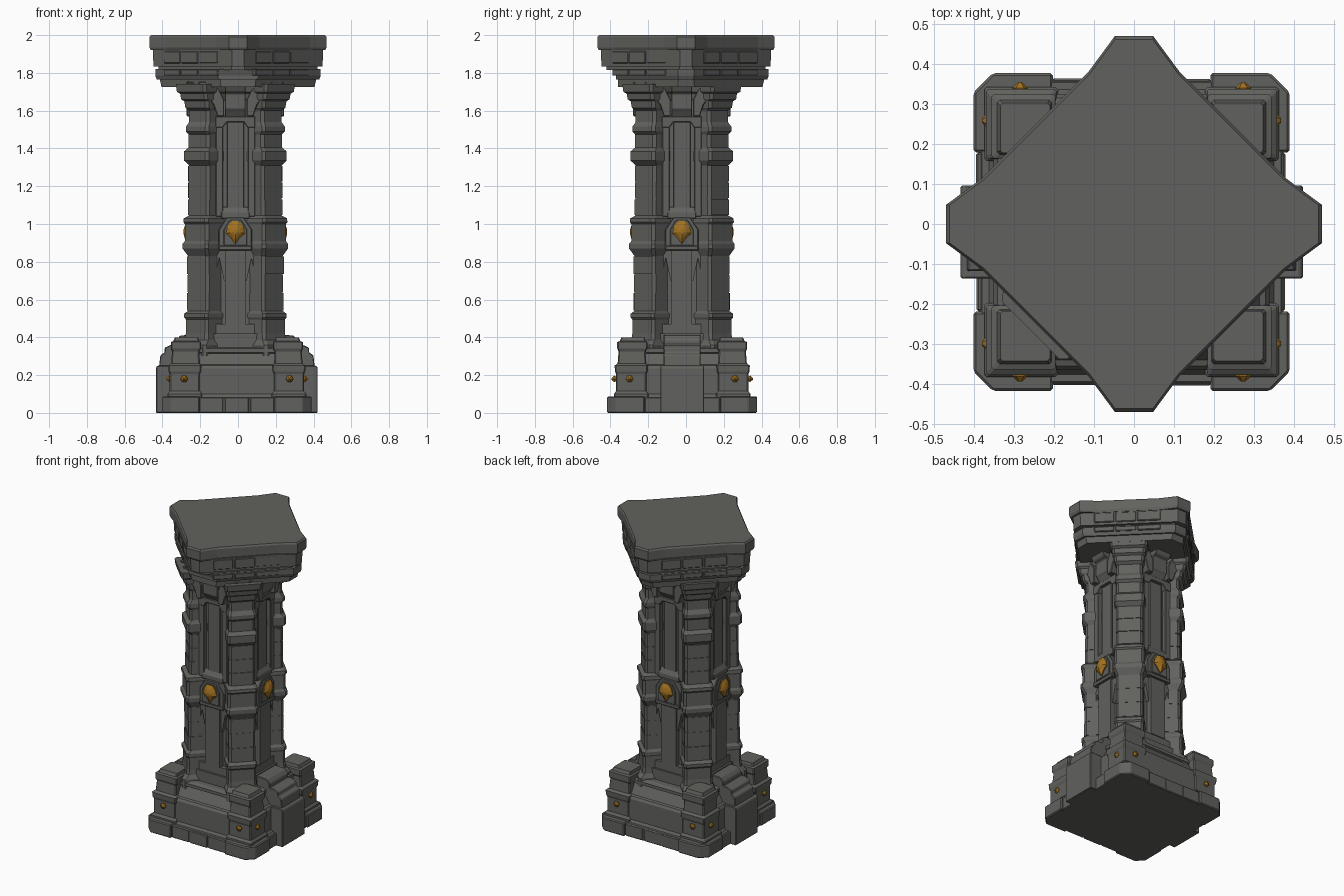
import bpy, bmesh, math, random
from mathutils import Matrix, Vector

if "Cube" in bpy.data.objects:
    bpy.data.objects.remove(bpy.data.objects["Cube"])

random.seed(4)


def material(name, rgb):
    m = bpy.data.materials.new(name)
    m.diffuse_color = (*rgb, 1)
    m.use_nodes = True
    m.node_tree.nodes["Principled BSDF"].inputs["Base Color"].default_value = m.diffuse_color
    return m


STONE = material("dark grey stone", (0.12, 0.12, 0.112))
GOLD = material("old gold", (0.36, 0.165, 0.014))
BASE_C = Vector((-0.006, -0.02, 0))
COL_C = Vector((-0.014, -0.022, 0))


def loft(bm, rings):
    """Skin a list of equal-length rings and cap both ends."""
    vs = [[bm.verts.new(p) for p in r] for r in rings]
    n = len(vs[0])
    for a, b in zip(vs, vs[1:]):
        for i in range(n):
            bm.faces.new((a[i], a[(i + 1) % n], b[(i + 1) % n], b[i]))
    bm.faces.new(vs[0][::-1])
    bm.faces.new(vs[-1])


def finish(bm, name, mat=STONE, centre=Vector(), bevel=0.0):
    bmesh.ops.recalc_face_normals(bm, faces=bm.faces)
    bmesh.ops.translate(bm, verts=bm.verts, vec=centre)
    me = bpy.data.meshes.new(name)
    bm.to_mesh(me)
    bm.free()
    me.materials.append(mat)
    ob = bpy.data.objects.new(name, me)
    bpy.context.collection.objects.link(ob)
    if bevel:
        b = ob.modifiers.new("worn edges", 'BEVEL')
        b.width, b.segments, b.limit_method = bevel, 1, 'ANGLE'


def rect(cx, cy, hx, hy, ch, z):
    """Rectangle with chamfered corners."""
    p = [(hx, hy - ch), (hx - ch, hy), (ch - hx, hy), (-hx, hy - ch),
         (-hx, ch - hy), (ch - hx, -hy), (hx - ch, -hy), (hx, ch - hy)]
    return [(cx + x, cy + y, z) for x, y in p]


def box(bm, u0, u1, v0, v1, z0, z1):
    loft(bm, [[(u0, v0, z), (u1, v0, z), (u1, v1, z), (u0, v1, z)] for z in (z0, z1)])


def side_profile(bm, pts, v):
    """Extrude a (u, z) outline across the width."""
    loft(bm, [[(u, s, z) for u, z in pts] for s in (-v, v)])


def plate(bm, pts, u0, u1):
    """Extrude a (v, z) outline outwards."""
    loft(bm, [[(u, v, z) for v, z in pts] for u in (u0, u1)])


def around(name, build, angles, mat=STONE, centre=COL_C, bevel=0.0):
    """Build a part facing +u, once for each angle."""
    out = bmesh.new()
    for a in angles:
        bm = bmesh.new()
        build(bm)
        bmesh.ops.rotate(bm, verts=bm.verts, cent=(0, 0, 0),
                         matrix=Matrix.Rotation(math.radians(a), 3, 'Z'))
        tmp = bpy.data.meshes.new("tmp")
        bm.to_mesh(tmp)
        bm.free()
        out.from_mesh(tmp)
        bpy.data.meshes.remove(tmp)
    finish(out, name, mat, centre, bevel)


FACES, DIAGS = (0, 90, 180, 270), (45, 135, 225, 315)

# --- base: footing slab, corner footings, edge stones
bm = bmesh.new()
loft(bm, [rect(0, 0, 0.38, 0.38, 0.05, z) for z in (0, 0.085)])
for sx in (-1, 1):
    for sy in (-1, 1):
        x, y = sx * 0.297, sy * 0.299
        loft(bm, [[(x + sx * a, y + sy * b, z) for a, b in
                   ((-.1, -.1), (.098, -.1), (.098, .05), (.05, .098), (-.1, .098))]
                  for z in (0, 0.088)])
finish(bm, "footing", STONE, BASE_C, 0.006)


def edge_stones(bm):
    for v in (-0.135, 0, 0.135):
        box(bm, 0.3, 0.385 + random.uniform(-.004, .004), v - .064, v + .064, 0, 0.083)


around("footing_edge_stones", edge_stones, FACES, centre=BASE_C, bevel=0.005)

# --- base: sloped plinth walls and corner posts
bm = bmesh.new()
loft(bm, [rect(0, 0, h, h, 0.04, z) for z, h in
          ((0.08, .36), (0.10, .345), (0.235, .345), (0.25, .335), (0.255, .32),
           (0.315, .285), (0.32, .295), (0.34, .295), (0.35, .27))])
finish(bm, "plinth", STONE, BASE_C)
bm = bmesh.new()
for sx in (-1, 1):
    for sy in (-1, 1):
        loft(bm, [rect(sx * (.276 - k), sy * (.27 - k), h, h, 0.006, z) for z, h, k in
                  ((.08, .092, 0), (.10, .092, 0), (.115, .08, 0), (.205, .08, 0),
                   (.22, .086, 0), (.25, .088, 0), (.262, .075, .003), (.325, .072, .005),
                   (.34, .08, .006), (.375, .08, .006), (.38, .068, .008), (.4, .062, .01))])
finish(bm, "corner_posts", STONE, BASE_C)


# --- base: buttresses on the two sides
def buttress(bm):
    side_profile(bm, [(.1, 0), (.428, 0), (.428, .24), (.42, .25), (.1, .25)], .116)
    side_profile(bm, [(.1, .24), (.412, .245), (.405, .305), (.382, .32), (.382, .345),
                      (.35, .36), (.32, .36), (.32, .385), (.3, .41), (.1, .42)], .098)


around("side_buttresses", buttress, (0, 180), centre=BASE_C, bevel=0.004)


# --- gold studs on the corner posts
def studs(bm):
    for v in (-.279, .279):
        loft(bm, [[(u, v + r * math.cos(t * math.pi / 3), .18 + r * math.sin(t * math.pi / 3))
                   for t in range(6)] for u, r in ((.345, .012), (.36, .02), (.374, .005))])


around("gold_studs", studs, FACES, GOLD, BASE_C)

# --- column core
bm = bmesh.new()
loft(bm, [rect(0, 0, .192, .192, .06, z) for z in (0.3, 1.8)])
finish(bm, "column_core", STONE, COL_C)

# --- four diagonal pillars with banded mouldings and coursed stones
PILLAR = [(.3, .33, .1), (.36, .33, .1), (.385, .305, .088), (.42, .30, .085), (.495, .30, .085),
          (.505, .307, .09), (.525, .307, .09), (.54, .288, .08),
          (.83, .288, .08), (.85, .30, .088), (.87, .312, .097), (.895, .312, .097),
          (.91, .302, .09), (1.0, .302, .09), (1.01, .31, .094), (1.03, .308, .092),
          (1.045, .282, .078), (1.31, .282, .078), (1.335, .305, .092), (1.385, .305, .092),
          (1.405, .284, .08), (1.475, .284, .08), (1.49, .298, .086), (1.515, .298, .086),
          (1.54, .282, .078), (1.6, .282, .078), (1.615, .30, .088), (1.65, .305, .092),
          (1.66, .32, .10), (1.69, .325, .102), (1.70, .34, .112), (1.74, .345, .115)]


def section(z, d, w):
    return [(.1, -w, z), (d - .014, -w, z), (d, .014 - w, z),
            (d, w - .014, z), (d - .014, w, z), (.1, w, z)]


def pillar(bm):
    loft(bm, [section(*p) for p in PILLAR])
    for z0, z1, d, w in ((.54, .83, .289, .081), (1.045, 1.31, .283, .079)):
        h = (z1 - z0) / 3
        for i in range(3):
            k = random.uniform(0, .005)
            loft(bm, [section(z, d + k, w + k * .4)
                      for z in (z0 + i * h + .003, z0 + (i + 1) * h - .003)])


around("diagonal_pillars", pillar, DIAGS)


# --- face panels between the pillars
def lower_panel(bm):
    box(bm, .1, .235, -.115, .115, .32, .42)
    box(bm, .1, .222, -.105, .105, .42, .47)
    box(bm, .1, .228, -.055, .055, .47, .87)
    for s in (-1, 1):
        # pointed niche heads and jambs
        plate(bm, [(s * a, z) for a, z in ((.05, .87), (.125, .87), (.125, .70),
                                           (.112, .70), (.085, .82), (.06, .70), (.05, .70))], .15, .213)
        box(bm, .15, .213, s * .118 - .006, s * .118 + .006, .47, .72)


def gem_block(bm):
    plate(bm, [(-.088, .865), (.088, .865), (.088, .97), (.045, 1.035), (-.045, 1.035), (-.088, .97)], .1, .236)
    box(bm, .1, .242, -.088, .088, .86, .885)
    plate(bm, [(-.062, .885), (.062, .885), (.062, .97), (.033, 1.02), (-.033, 1.02), (-.062, .97)], .2, .246)


def upper_panel(bm):
    side_profile(bm, [(.1, 1.03), (.225, 1.03), (.225, 1.06), (.208, 1.09), (.1, 1.09)], .075)
    box(bm, .1, .21, -.045, .045, 1.06, 1.54)
    for s in (-1, 1):
        box(bm, .1, .222, s * .085 - .019, s * .085 + .019, 1.04, 1.53)
    plate(bm, [(-.105, 1.57), (-.105, 1.51), (-.066, 1.51), (-.045, 1.54),
               (.045, 1.54), (.066, 1.51), (.105, 1.51), (.105, 1.57)], .1, .226)


def bracket(bm):
    side_profile(bm, [(.1, 1.54), (.215, 1.56), (.24, 1.60), (.25, 1.61), (.25, 1.69),
                      (.275, 1.70), (.29, 1.73), (.335, 1.78), (.34, 1.84), (.1, 1.84)], .055)
    for s in (-1, 1):
        plate(bm, [(s * .06, 1.57), (s * .095, 1.57), (s * .115, 1.63), (s * .2, 1.75),
                   (s * .11, 1.76), (s * .06, 1.66)], .1, .258)


around("lower_niche_panels", lower_panel, FACES)
around("gem_settings", gem_block, FACES, bevel=0.004)
around("upper_panels", upper_panel, FACES, bevel=0.003)
around("capital_brackets", bracket, FACES, bevel=0.004)

# --- gold kite-shaped gems
KITE = [(0, -.066), (.022, -.035), (.05, -.01), (.042, .025), (.02, .055),
        (-.02, .055), (-.042, .025), (-.05, -.01), (-.022, -.035)]


def gem(bm):
    loft(bm, [[(u, v * k, .96 + z * k) for v, z in KITE]
              for u, k in ((.236, .9), (.254, 1), (.267, .6), (.274, .2))])


around("gold_gems", gem, FACES, GOLD)


# --- capital: stacked diamond slabs with clipped points
def diamond(a, c, front, z):
    return [(c, c - a, z), (c, a - c, z), (a - c, c, z), (c - a, c, z),
            (-c, a - c, z), (-c, c - a, z), (front - a, -front, z), (a - front, -front, z)]


def top_ring(k, z):
    """Slab outline with slightly proud corners."""
    pts = [(.38, -.113), (.468, -.048), (.468, .048), (.38, .113)]
    return [(x * c - y * s, x * s + y * c, z) for c, s in ((k, 0), (0, k), (-k, 0), (0, -k))
            for x, y in pts]


bm = bmesh.new()
for tier in (((1.725, .45, .405, .36), (1.77, .455, .415, .36)),
             ((1.765, .47, .43, .37), (1.785, .48, .438, .37), (1.82, .48, .438, .38)),
             ((1.815, .455, .42, .42), (1.84, .455, .42, .42)),
             ((1.835, .48, .448, .448), (1.925, .483, .45, .45))):
    loft(bm, [diamond(a, c, f, z) for z, a, c, f in tier])
loft(bm, [top_ring(k, z) for k, z in ((.985, 1.92), (1.003, 1.935), (1.003, 1.99), (.985, 2.0))])
finish(bm, "capital_slabs")


# --- worn moulding stones along the slab sides
def moulding(bm):
    for v, w in ((-.15, .06), (-.02, .062), (.12, .07)):
        k = random.uniform(-.004, .004)
        box(bm, .2, .346 + k, v - w, v + w, 1.785, 1.818)
        box(bm, .2, .345 + k, v - w, v + w, 1.85, 1.915)


around("capital_moulding_stones", moulding, DIAGS, centre=Vector(), bevel=0.004)
